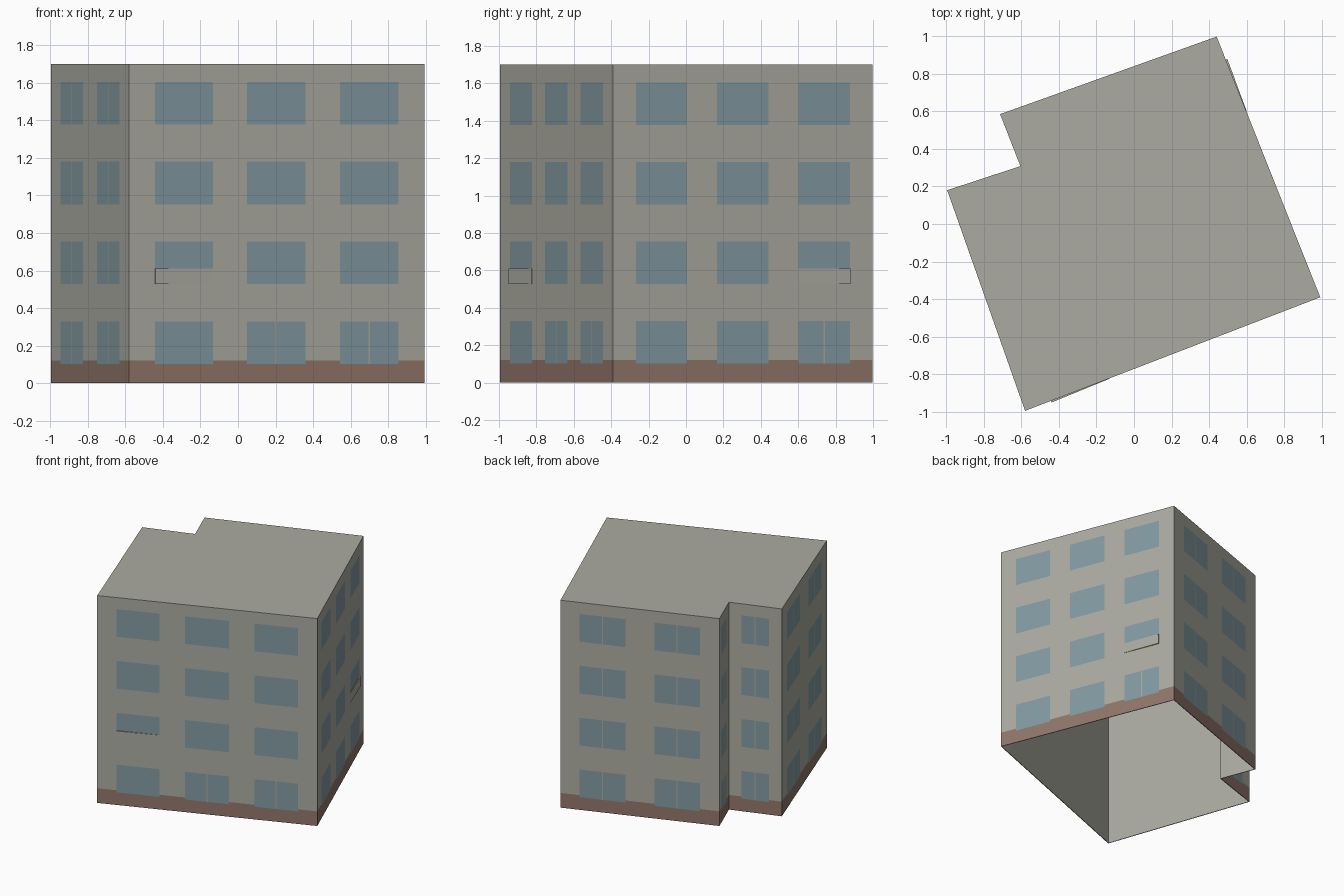
import bpy
import bmesh
from mathutils import Vector

cube = bpy.data.objects.get("Cube")
if cube:
    bpy.data.objects.remove(cube, do_unlink=True)


def make_material(name, rgb):
    mat = bpy.data.materials.new(name)
    mat.use_nodes = True
    mat.diffuse_color = (*rgb, 1)
    mat.node_tree.nodes["Principled BSDF"].inputs["Base Color"].default_value = (*rgb, 1)
    return mat


# The wall colour comes last so the solidified inside clamps to it
BRICK, GLASS, TRIM, WALL = range(4)
materials = [
    make_material("brick base", (0.28, 0.18, 0.143)),
    make_material("window glass", (0.225, 0.325, 0.36)),
    make_material("window trim", (0.42, 0.40, 0.31)),
    make_material("concrete wall", (0.41, 0.41, 0.362)),
]

HEIGHT, STOREY, BASE = 1.70, 0.425, 0.12
SILL, LINTEL = 0.103, 0.33
BAR = 0.004   # half width of a window bar
ROWS = range(4)

# Footprint corners, counter-clockwise from the front corner
corners = [Vector(p) for p in ((-0.58, -0.995), (0.992, -0.39), (0.44, 0.998),
                               (-0.713, 0.585), (-0.605, 0.308), (-0.995, 0.18))]
three = [(0.088, 0.284), (0.40, 0.598), (0.714, 0.912)]
two = [(0.12, 0.408), (0.59, 0.878)]
one = [(0.235, 0.755)]


def all_barred(row, col):
    return True


# Each wall: window spans along it, and which windows have a centre bar
walls = [
    (three, lambda row, col: row == 0 and col > 0),
    (three, lambda row, col: row == 0 and col == 2),
    (two, all_barred),
    (one, all_barred),
    (one, all_barred),
    (two, all_barred),
]


def wall_material(u, z, length, spans, barred):
    """Colour of a wall cell from its centre position."""
    row, level = divmod(z, STOREY)
    if SILL < level < LINTEL:
        for col, (a, b) in enumerate(spans):
            if a < u < b:
                on_bar = abs(u - (a + b) / 2) * length < BAR
                return TRIM if on_bar and barred(int(row), col) else GLASS
    return BRICK if z < BASE else WALL


def finish(name, bm):
    mesh = bpy.data.meshes.new(name)
    bm.to_mesh(mesh)
    bm.free()
    for mat in materials:
        mesh.materials.append(mat)
    obj = bpy.data.objects.new(name, mesh)
    bpy.context.collection.objects.link(obj)
    return obj


# Walls cut into window cells, closed by a flat roof and open underneath
levels = sorted([0, BASE, HEIGHT] + [r * STOREY + h for r in ROWS for h in (SILL, LINTEL)])
bm = bmesh.new()
columns, column_info = [], []
for i, (spans, barred) in enumerate(walls):
    start, end = corners[i], corners[(i + 1) % len(corners)]
    length = (end - start).length
    stops = [0]
    for a, b in spans:
        mid = (a + b) / 2
        stops += [a, mid - BAR / length, mid + BAR / length, b]
    for u, following in zip(stops, stops[1:] + [1]):
        p = start.lerp(end, u)
        columns.append([bm.verts.new((p.x, p.y, z)) for z in levels])
        column_info.append(((u + following) / 2, length, spans, barred))

for k, (u, length, spans, barred) in enumerate(column_info):
    left, right = columns[k], columns[(k + 1) % len(columns)]
    for j in range(len(levels) - 1):
        face = bm.faces.new((left[j], right[j], right[j + 1], left[j + 1]))
        z = (levels[j] + levels[j + 1]) / 2
        face.material_index = wall_material(u, z, length, spans, barred)
roof = bm.faces.new([column[-1] for column in columns])
roof.material_index = WALL
building = finish("building_shell", bm)

# Plain inner skin
skin = building.modifiers.new("inner_skin", 'SOLIDIFY')
skin.thickness = 0.006
skin.offset = -1
skin.material_offset = WALL
skin.material_offset_rim = WALL


def window_panel(name, wall, span, depths):
    """Thin tapered panel covering the lower part of a window."""
    start, end = corners[wall], corners[wall + 1]
    along = (end - start).normalized()
    outward = Vector((along.y, -along.x))
    outline = [start.lerp(end, span[0]), start.lerp(end, span[1])]
    outline += [outline[1] + outward * depths[1], outline[0] + outward * depths[0]]
    bm = bmesh.new()
    face = bm.faces.new([bm.verts.new((p.x, p.y, STOREY + SILL)) for p in outline])
    grown = bmesh.ops.extrude_face_region(bm, geom=[face])["geom"]
    bmesh.ops.translate(bm, vec=(0, 0, 0.082),
                        verts=[g for g in grown if isinstance(g, bmesh.types.BMVert)])
    bmesh.ops.recalc_face_normals(bm, faces=bm.faces)
    for face in bm.faces:
        face.material_index = WALL
    finish(name, bm)


window_panel("front_window_panel", 0, three[0], (0.009, 0.002))
window_panel("left_window_panel", 1, three[2], (0.002, 0.009))
